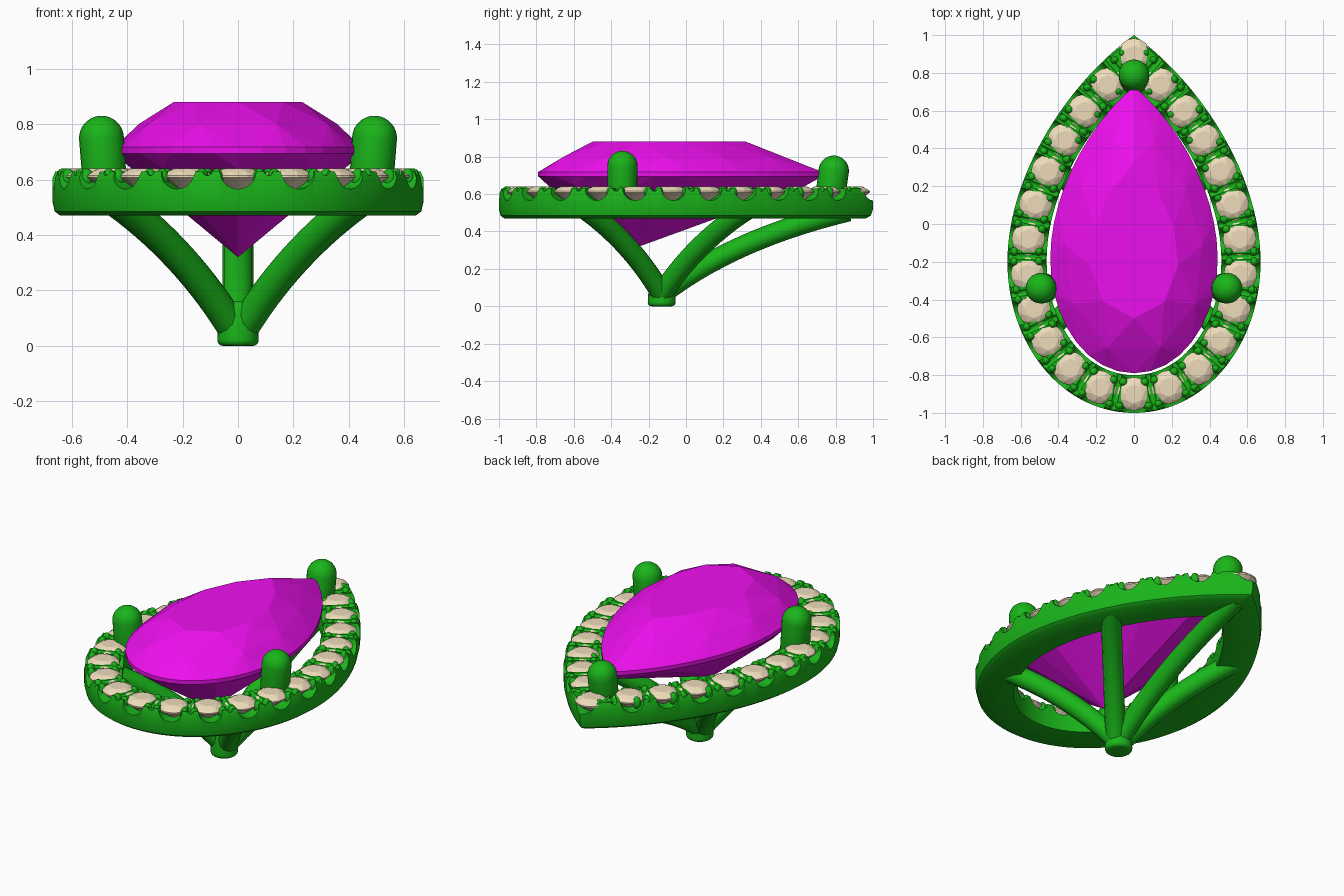
import bpy, bmesh, math
from mathutils import Vector, Matrix

if "Cube" in bpy.data.objects:
    bpy.data.objects.remove(bpy.data.objects["Cube"])

def material(name, col):
    m = bpy.data.materials.new(name)
    m.diffuse_color = (*col, 1)
    m.use_nodes = True
    m.node_tree.nodes["Principled BSDF"].inputs["Base Color"].default_value = m.diffuse_color
    return m

METAL = material("green_metal", (0.01, 0.46, 0.01))
PINK = material("magenta_stone", (0.85, 0.005, 0.85))
TAN = material("pale_stone", (0.86, 0.72, 0.50))

# Pear outline: two bezier pieces for the right half, bottom to tip
def bez(p, t):
    k = ((1-t)**3, 3*t*(1-t)**2, 3*t*t*(1-t), t**3)
    return (sum(a*q[0] for a, q in zip(k, p)), sum(a*q[1] for a, q in zip(k, p)))

LOW = [(0, -1), (.38, -1), (.67, -.64), (.67, -.2)]
HIGH = [(.67, -.2), (.67, .25), (.36, .74), (0, 1)]
HALF = [bez(LOW, i/100) for i in range(100)] + [bez(HIGH, i/100) for i in range(101)]

def blend(p, s):
    # s = 0 is the outer edge of the halo, s = 1 the inner edge
    return Vector((p[0]*(1-.31*s), p[1]*(1-.24*s) - .04*s, 0))

ARC = [0]
for a, b in zip(HALF, HALF[1:]):
    ARC.append(ARC[-1] + (blend(a, .5) - blend(b, .5)).length)

def pear(u, s):
    """Point at fraction u of the way round, starting at the bottom."""
    u %= 1
    side = 1 if u <= .5 else -1
    d = (u if u <= .5 else 1-u)*2*ARC[-1]
    i = next((k for k in range(1, len(ARC)) if ARC[k] >= d), len(ARC)-1)
    f = min(1, (d-ARC[i-1])/(ARC[i]-ARC[i-1]))
    a, b = HALF[i-1], HALF[i]
    v = blend((a[0]+(b[0]-a[0])*f, a[1]+(b[1]-a[1])*f), s)
    v.x *= side
    return v

def outward(u):
    t = pear(u+.004, .5) - pear(u-.004, .5)
    return Vector((t.y, -t.x, 0)).normalized(), t.normalized()

def finish(name, bm, mat=None, smooth=True):
    bmesh.ops.recalc_face_normals(bm, faces=bm.faces)
    me = bpy.data.meshes.new(name)
    bm.to_mesh(me)
    bm.free()
    ob = bpy.data.objects.new(name, me)
    bpy.context.collection.objects.link(ob)
    if mat:
        me.materials.append(mat)
    if smooth:
        shade(ob)
    return ob

def activate(ob):
    bpy.ops.object.select_all(action='DESELECT')
    ob.select_set(True)
    bpy.context.view_layer.objects.active = ob

def shade(ob):
    activate(ob)
    bpy.ops.object.shade_smooth_by_angle(angle=math.radians(40))

def hull(name, pts, mat):
    bm = bmesh.new()
    for p in pts:
        bm.verts.new(p)
    bmesh.ops.convex_hull(bm, input=bm.verts)
    bmesh.ops.delete(bm, geom=[v for v in bm.verts if not v.link_faces], context='VERTS')
    bmesh.ops.dissolve_limit(bm, angle_limit=.01, verts=bm.verts, edges=bm.edges)
    return finish(name, bm, mat, False)

# Halo ring swept round the pear outline
PROFILE = [(.14, .47), (.04, .485), (0, .52), (0, .605), (.05, .63),
           (.93, .63), (1, .61), (1, .47)]
N = 192
bm = bmesh.new()
rows = [[bm.verts.new((*pear(k/N, s).xy, z)) for s, z in PROFILE] for k in range(N)]
M = len(PROFILE)
for k in range(N):
    a, b = rows[k], rows[(k+1) % N]
    for j in range(M):
        bm.faces.new((a[j], b[j], b[(j+1) % M], a[(j+1) % M]))
halo = finish("halo_ring", bm, METAL, False)

# Scallops under each small stone and slits between them
COUNT = 24
def gem_spot(k):
    return pear(k/COUNT, .38 if k == COUNT//2 else .5)

bm = bmesh.new()
for k in range(COUNT):
    for u, r, c in ((k/COUNT, .066, gem_spot(k)), ((k+.5)/COUNT, .017, pear((k+.5)/COUNT, .5))):
        n, _ = outward(u)
        m = Matrix.Translation((c.x, c.y, .632)) @ n.to_track_quat('Z', 'Y').to_matrix().to_4x4()
        bmesh.ops.create_cone(bm, cap_ends=True, segments=20, radius1=r, radius2=r,
                              depth=.36, matrix=m)
cutter = finish("scallop_cutter", bm, None, False)
cutter.hide_render = True
mod = halo.modifiers.new("scallops", 'BOOLEAN')
mod.operation, mod.solver, mod.object, mod.use_self = 'DIFFERENCE', 'EXACT', cutter, True
activate(halo)
bpy.ops.object.modifier_apply(modifier=mod.name)
bpy.data.objects.remove(cutter)
shade(halo)

# Bead claws: four in each gap between stones
bm = bmesh.new()
for k in range(COUNT):
    u = (k+.5)/COUNT
    n, t = outward(u)
    for s in (.17, .8):
        for d in (-1, 1):
            c = pear(u, s) + t*d*.027
            bmesh.ops.create_uvsphere(bm, u_segments=12, v_segments=8, radius=.024,
                matrix=Matrix.Translation((c.x, c.y, .605)) @ Matrix.Diagonal((1, 1, 1.5, 1)))
finish("bead_claws", bm, METAL)

# Small round stones
def circle(c, r, z, n, off=0):
    return [(c.x + r*math.cos((i+off)*math.tau/n), c.y + r*math.sin((i+off)*math.tau/n), z)
            for i in range(n)]

for k in range(COUNT):
    c = gem_spot(k)
    hull(f"halo_stone_{k+1}", circle(c, .05, .641, 8) + circle(c, .074, .63, 8, .5)
         + circle(c, .089, .616, 16) + circle(c, .089, .608, 16) + [(c.x, c.y, .54)], TAN)

# Main pear stone: table, crown break, girdle, pavilion, culet
def level(n, off, sx, y0, y1, z):
    out = []
    for i in range(n):
        p = pear((i+off)/n, 0)
        out.append((p.x/.67*sx, y0 + (p.y+1)/2*(y1-y0), z))
    return out

hull("main_stone", level(10, 0, .235, -.5, .32, .88) + level(10, .5, .365, -.69, .55, .80)
     + level(40, 0, .443, -.79, .73, .718) + level(40, 0, .443, -.79, .73, .695)
     + level(10, 0, .39, -.73, .63, .64) + [(0, -.25, .32)], PINK)

# Three big round-topped claws
for name, low, top in (("left_claw", (-.475, -.34, .50), (-.493, -.34, .75)),
                       ("right_claw", (.475, -.34, .50), (.493, -.34, .75)),
                       ("tip_claw", (0, .76, .50), (0, .79, .725))):
    a, b = Vector(low), Vector(top)
    bm = bmesh.new()
    bmesh.ops.create_uvsphere(bm, u_segments=24, v_segments=16, radius=.081)
    rot = (b-a).to_track_quat('Z', 'Y').to_matrix().to_4x4()
    for v in bm.verts:           # stretch the lower half down into the halo
        if v.co.z < -.001:
            v.co.z -= (b-a).length - .06
    bmesh.ops.transform(bm, verts=bm.verts, matrix=Matrix.Translation(b) @ rot)
    finish(name, bm, METAL)

# Arched legs from the foot up to the halo
def leg(name, ctrl, end):
    a, c, e = Vector((ctrl[0]*.1, -.13, .065)), Vector(ctrl), Vector(end)
    cu = bpy.data.curves.new(name, 'CURVE')
    cu.dimensions, cu.bevel_depth, cu.bevel_resolution, cu.use_fill_caps = '3D', .056, 4, True
    sp = cu.splines.new('POLY')
    sp.points.add(14)
    for i, p in enumerate(sp.points):
        t = i/14
        p.co = (*(a*(1-t)**2 + c*2*t*(1-t) + e*t*t), 1)
    ob = bpy.data.objects.new(name, cu)
    bpy.context.collection.objects.link(ob)
    cu.materials.append(METAL)
    activate(ob)
    bpy.ops.object.convert(target='MESH')
    shade(bpy.context.object)

for side, s in (("left", -1), ("right", 1)):
    leg(f"front_{side}_leg", (s*.19, -.29, .34), (s*.43, -.54, .52))
    leg(f"back_{side}_leg", (s*.19, .05, .34), (s*.44, .33, .52))
leg("tip_leg", (0, .25, .36), (0, .87, .51))

# Foot where the legs meet
bm = bmesh.new()
bmesh.ops.create_cone(bm, cap_ends=True, segments=32, radius1=.076, radius2=.066, depth=.16,
                      matrix=Matrix.Translation((0, -.13, .08)))
rim = [e for e in bm.edges if abs(e.verts[0].co.z - e.verts[1].co.z) < .001]
bmesh.ops.bevel(bm, geom=rim, offset=.022, segments=4, profile=.5, affect='EDGES')
finish("foot", bm, METAL)
